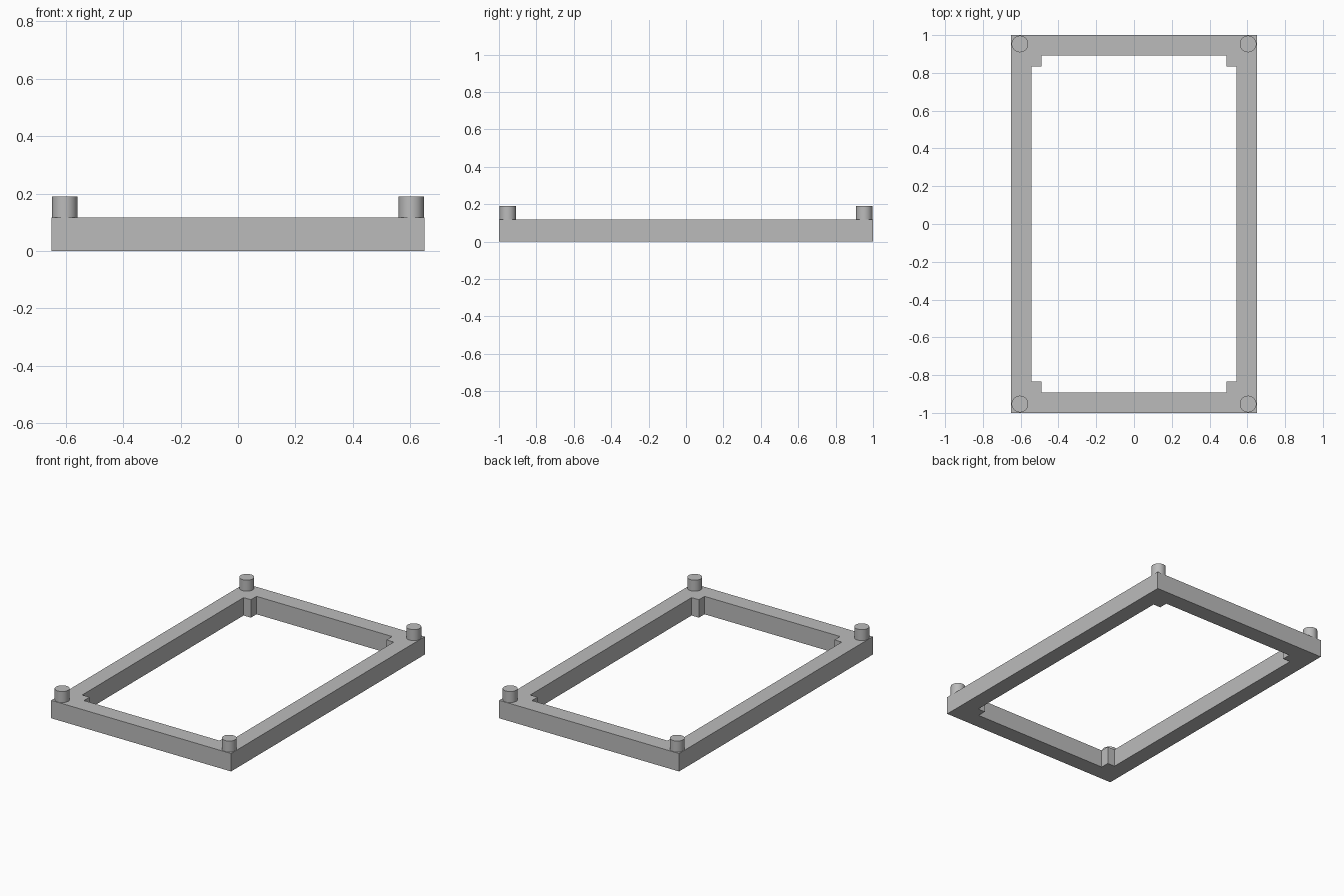
import bpy
import bmesh
from math import radians

WIDTH, DEPTH, HEIGHT = 0.65, 1.0, 0.117      # half width, half depth, rail height
INNER_X, INNER_Y = 0.543, 0.891              # opening half sizes
BLOCK_X, BLOCK_Y = 0.49, 0.833               # inner edges of the corner blocks
PEG_X, PEG_Y, PEG_RADIUS, PEG_TOP = 0.604, 0.953, 0.044, 0.189

cube = bpy.data.objects.get("Cube")
if cube:
    bpy.data.objects.remove(cube, do_unlink=True)

grey = bpy.data.materials.new("plain_grey")
grey.use_nodes = True
colour = (0.5, 0.5, 0.5, 1)
grey.diffuse_color = colour
grey.node_tree.nodes["Principled BSDF"].inputs["Base Color"].default_value = colour


def add_loop(bm, points):
    """Closed edge loop on the ground plane."""
    verts = [bm.verts.new((x, y, 0)) for x, y in points]
    return [bm.edges.new((a, b)) for a, b in zip(verts, verts[1:] + verts[:1])]


# Frame: rectangle with a notched opening, extruded upward
outer, inner = [], []
for sx, sy in ((1, 1), (-1, 1), (-1, -1), (1, -1)):
    outer.append((sx * WIDTH, sy * DEPTH))
    corner = [(INNER_X, BLOCK_Y), (BLOCK_X, BLOCK_Y), (BLOCK_X, INNER_Y)]
    if sx * sy < 0:
        corner.reverse()
    inner += [(sx * x, sy * y) for x, y in corner]

bm = bmesh.new()
edges = add_loop(bm, outer) + add_loop(bm, inner)
bmesh.ops.triangle_fill(bm, edges=edges, use_beauty=True)
top = bmesh.ops.extrude_face_region(bm, geom=bm.faces[:], use_keep_orig=True)
bmesh.ops.translate(bm, vec=(0, 0, HEIGHT),
                    verts=[g for g in top["geom"] if isinstance(g, bmesh.types.BMVert)])
bmesh.ops.recalc_face_normals(bm, faces=bm.faces[:])
mesh = bpy.data.meshes.new("frame")
bm.to_mesh(mesh)
bm.free()
mesh.materials.append(grey)
frame = bpy.data.objects.new("frame", mesh)
bpy.context.collection.objects.link(frame)

# Round locating pegs on the four corners
for sy, end in ((-1, "front"), (1, "back")):
    for sx, side in ((-1, "right"), (1, "left")):
        bpy.ops.mesh.primitive_cylinder_add(
            vertices=48, radius=PEG_RADIUS, depth=PEG_TOP - HEIGHT,
            location=(sx * PEG_X, sy * PEG_Y, (PEG_TOP + HEIGHT) / 2))
        peg = bpy.context.object
        peg.name = f"{end}_{side}_peg"
        peg.data.materials.append(grey)
        bpy.ops.object.shade_smooth_by_angle(angle=radians(30))
